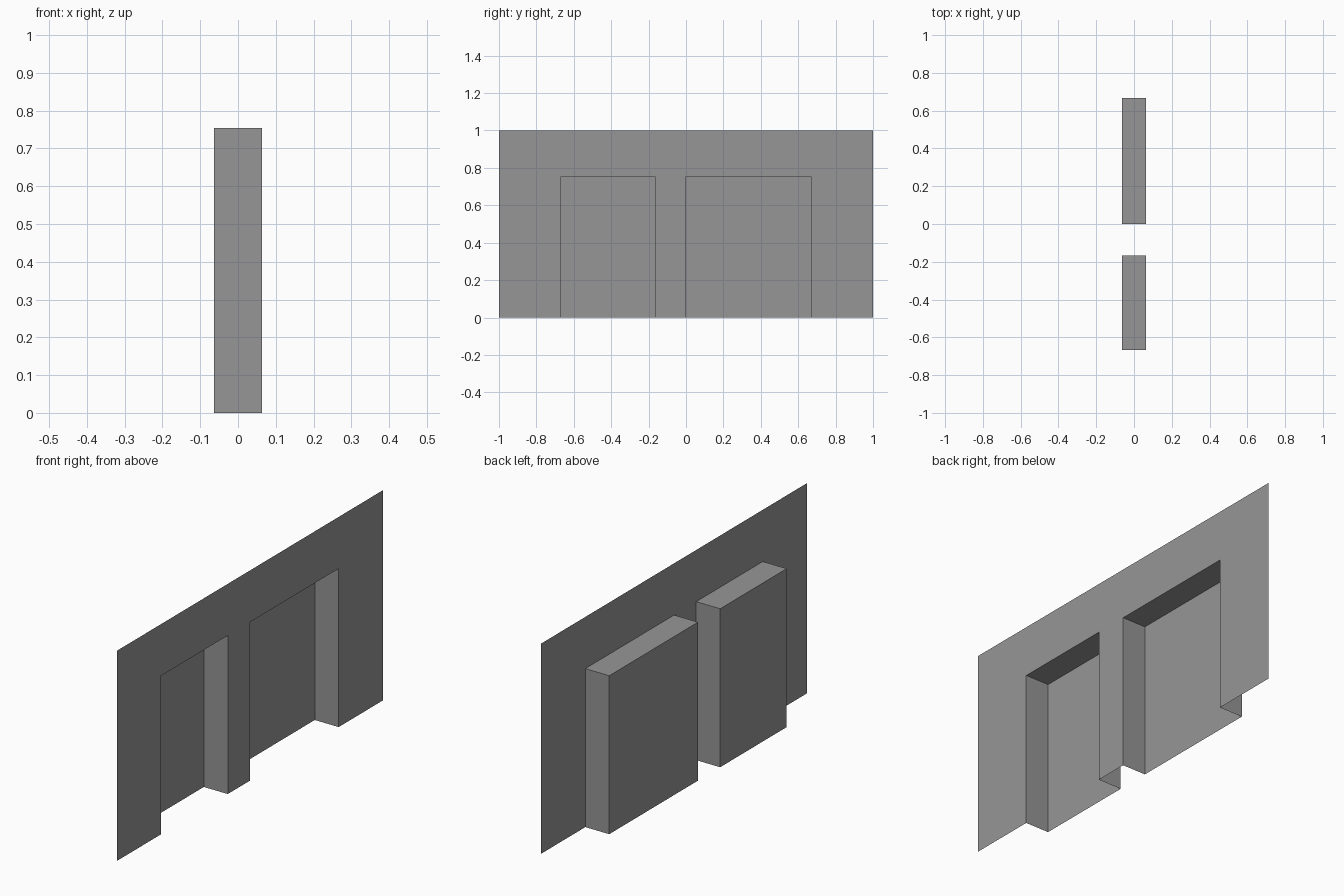
import bpy
import bmesh

cube = bpy.data.objects.get("Cube")
if cube:
    bpy.data.objects.remove(cube, do_unlink=True)

FRONT, BACK = 0.063, -0.063    # wall plane and back of the niches
HALF, TOP = 1.0, 1.0
NICHE_TOP = 0.754
NICHES = {"small_niche": (-0.667, -0.167), "large_niche": (0.0, 0.667)}

grey = bpy.data.materials.new("mid_grey")
grey.use_nodes = True
colour = (0.305, 0.305, 0.305, 1)
grey.diffuse_color = colour
grey.node_tree.nodes["Principled BSDF"].inputs["Base Color"].default_value = colour


def make_object(name, polygons):
    bm = bmesh.new()
    for points in polygons:
        bm.faces.new([bm.verts.new(p) for p in points])
    bmesh.ops.remove_doubles(bm, verts=bm.verts, dist=0.0001)
    bmesh.ops.triangulate(bm, faces=[f for f in bm.faces if len(f.verts) > 4])
    mesh = bpy.data.meshes.new(name)
    bm.to_mesh(mesh)
    bm.free()
    mesh.materials.append(grey)
    bpy.context.collection.objects.link(bpy.data.objects.new(name, mesh))


# Thin wall sheet, notched at the floor for each niche
outline = [(-HALF, 0)]
for a, b in NICHES.values():
    outline += [(a, 0), (a, NICHE_TOP), (b, NICHE_TOP), (b, 0)]
outline += [(HALF, 0), (HALF, TOP), (-HALF, TOP)]
make_object("wall_sheet", [[(FRONT, y, z) for y, z in outline]])

# Niches: back panel, two sides and a ceiling, open to the front and floor
for name, (a, b) in NICHES.items():
    rim = [(a, 0), (a, NICHE_TOP), (b, NICHE_TOP), (b, 0)]
    faces = [[(BACK, y, z) for y, z in reversed(rim)]]
    for (y0, z0), (y1, z1) in zip(rim, rim[1:]):
        faces.append([(FRONT, y0, z0), (BACK, y0, z0), (BACK, y1, z1), (FRONT, y1, z1)])
    make_object(name, faces)
